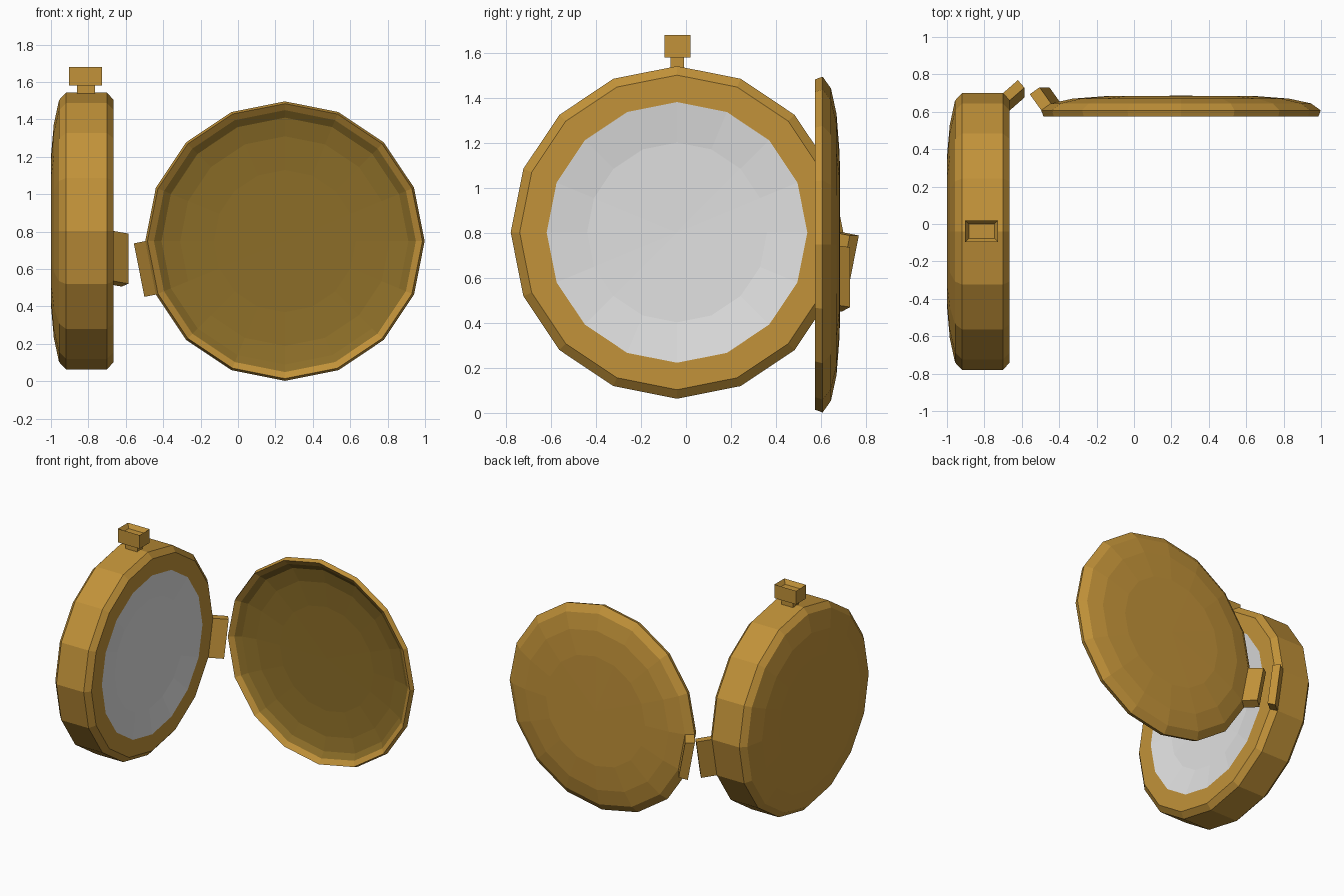
import bpy, bmesh, math
from mathutils import Vector

if "Cube" in bpy.data.objects:
    bpy.data.objects.remove(bpy.data.objects["Cube"])

SIDES = 16


def material(name, rgb):
    m = bpy.data.materials.new(name)
    m.diffuse_color = (*rgb, 1)
    m.use_nodes = True
    m.node_tree.nodes["Principled BSDF"].inputs["Base Color"].default_value = m.diffuse_color
    return m


GOLD = material("gold", (0.54, 0.29, 0.041))
DARK = material("dark gold lining", (0.263, 0.155, 0.021))
WHITE = material("white dial", (0.75, 0.75, 0.75))


def finish(bm, name, mats):
    mesh = bpy.data.meshes.new(name)
    bm.to_mesh(mesh)
    bm.free()
    for m in mats:
        mesh.materials.append(m)
    ob = bpy.data.objects.new(name, mesh)
    bpy.context.collection.objects.link(ob)
    return ob


def lathe(profile, place, mat_of_band):
    """Revolve (radius, offset) points into a closed 16-sided solid.
    Returns the bmesh and its faces keyed by (band, segment)."""
    bm = bmesh.new()
    rings = []
    for r, t in profile:
        if r == 0:
            rings.append([bm.verts.new(place(0, 0, t))] * SIDES)
        else:
            rings.append([bm.verts.new(place(r * math.cos(2 * math.pi * i / SIDES),
                                             r * math.sin(2 * math.pi * i / SIDES), t))
                          for i in range(SIDES)])
    faces = {}
    for b, (ra, rb) in enumerate(zip(rings, rings[1:])):
        for i in range(SIDES):
            j = (i + 1) % SIDES
            corners = list(dict.fromkeys((ra[i], ra[j], rb[j], rb[i])))
            f = bm.faces.new(corners)
            f.material_index = mat_of_band(b)
            faces[b, i] = f
    bmesh.ops.recalc_face_normals(bm, faces=bm.faces)
    return bm, faces


def pull_hinge(bm, face, length):
    """Extrude one bevel face along its normal to form a hinge leaf."""
    face.normal_update()
    n = face.normal.copy()
    new = bmesh.ops.extrude_discrete_faces(bm, faces=[face])["faces"][0]
    bmesh.ops.translate(bm, verts=new.verts, vec=n * length)


# Watch case: axis along x, dial facing +x
case_profile = [(0, -1.0), (0.40, -1.0), (0.57, -0.985), (0.70, -0.957), (0.74, -0.92),
                (0.74, -0.70), (0.70, -0.665), (0.58, -0.665), (0.40, -0.69), (0, -0.70)]
bm, faces = lathe(case_profile, lambda u, v, t: Vector((t, -0.04 + u, 0.803 + v)),
                  lambda b: 1 if b >= 7 else 0)
pull_hinge(bm, faces[5, SIDES - 1], 0.106)
finish(bm, "watch_case", [GOLD, WHITE])

# Open lid: axis along y, hollow side facing -y with a gold lip
lid_profile = [(0, 0.686), (0.40, 0.684), (0.58, 0.670), (0.695, 0.645), (0.747, 0.608),
               (0.735, 0.574), (0.70, 0.60), (0.66, 0.63), (0.56, 0.652), (0.38, 0.664),
               (0, 0.666)]
bm, faces = lathe(lid_profile, lambda u, v, t: Vector((0.251 + u, t, 0.749 + v)),
                  lambda b: 1 if b >= 6 else 0)
pull_hinge(bm, faces[3, SIDES // 2], 0.106)
finish(bm, "open_lid", [GOLD, DARK])


def box(bm, lo, hi):
    vs = bmesh.ops.create_cube(bm, size=1)["verts"]
    for v in vs:
        v.co = Vector([lo[k] if v.co[k] < 0 else hi[k] for k in range(3)])
    return vs


# Winding crown: neck and knob with a dished top
bm = bmesh.new()
box(bm, (-0.86, -0.068, 1.50), (-0.765, -0.008, 1.585))
finish(bm, "crown_neck", [GOLD])

bm = bmesh.new()
box(bm, (-0.903, -0.096, 1.582), (-0.727, 0.02, 1.681))
top = max(bm.faces, key=lambda f: f.calc_center_median().z)
bmesh.ops.inset_individual(bm, faces=[top], thickness=0.028, depth=-0.03)
finish(bm, "crown_knob", [GOLD])
